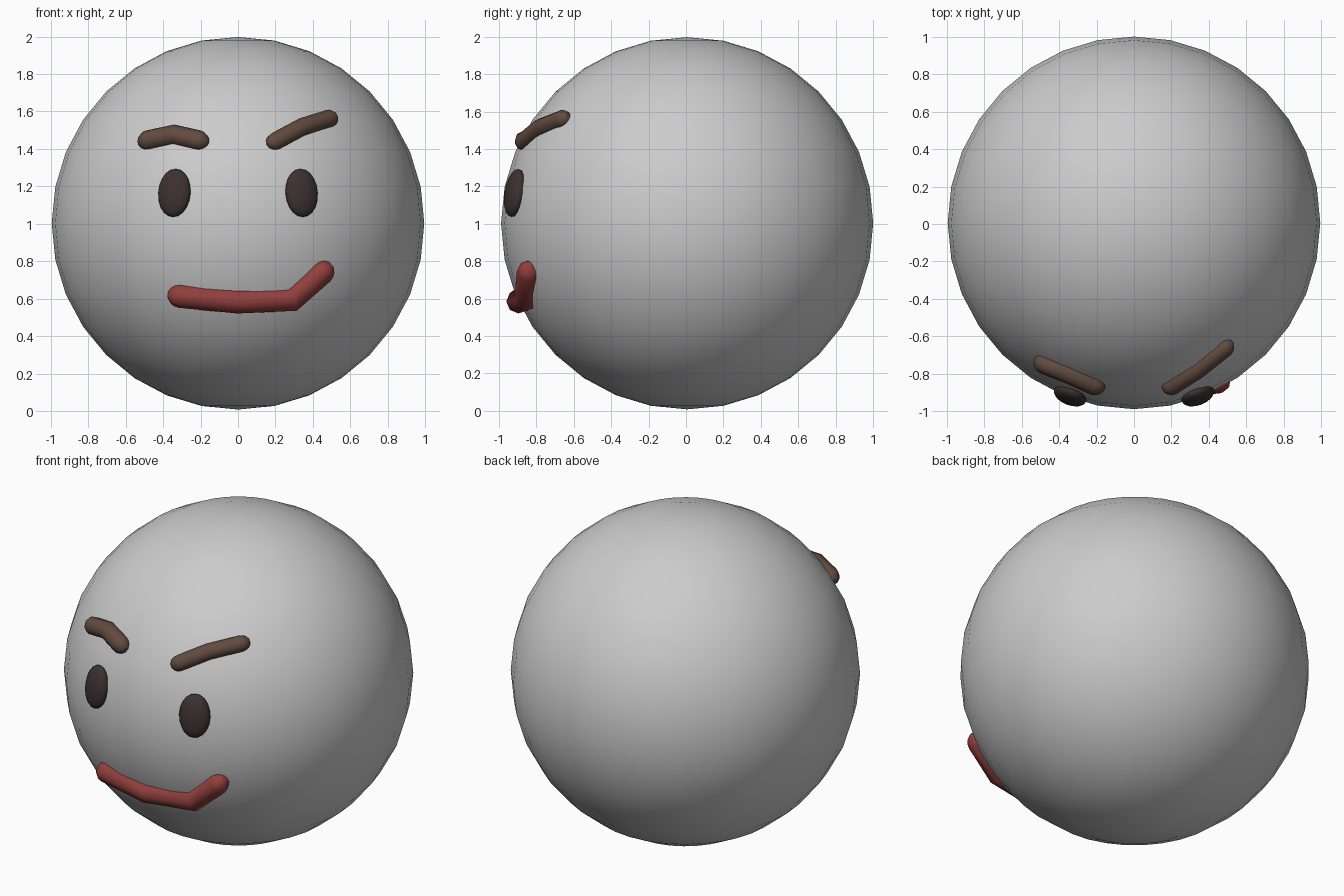
import bpy
import math
from mathutils import Vector

if "Cube" in bpy.data.objects:
    bpy.data.objects.remove(bpy.data.objects["Cube"])

R = 0.995
C = Vector((0, 0.006, 1.003))


def material(name, rgb):
    m = bpy.data.materials.new(name)
    m.diffuse_color = (*rgb, 1)
    m.use_nodes = True
    m.node_tree.nodes["Principled BSDF"].inputs["Base Color"].default_value = m.diffuse_color
    return m


EYE = material("dark_eye", (0.045, 0.03, 0.03))
BROW = material("brown", (0.12, 0.07, 0.05))
LIP = material("red", (0.28, 0.05, 0.045))


def on_head(x, z):
    """Point on the front of the head at the given x and z."""
    dz = z - C.z
    return Vector((x, C.y - math.sqrt(R * R - x * x - dz * dz), z))


def strip(name, pts, r, mat):
    """Round-ended tube lying on the head surface."""
    p = [on_head(*q) for q in pts]
    d0 = (p[0] - p[1]).normalized() * r
    d1 = (p[-1] - p[-2]).normalized() * r
    caps = [(1.0, 0.3), (0.75, 0.68), (0.4, 0.92)]
    path = [(p[0] + d0 * a, s) for a, s in caps]
    path += [(q, 1.0) for q in p]
    path += [(p[-1] + d1 * a, s) for a, s in reversed(caps)]
    cu = bpy.data.curves.new(name, "CURVE")
    cu.dimensions = "3D"
    cu.bevel_depth = r
    cu.bevel_resolution = 2
    cu.use_fill_caps = True
    sp = cu.splines.new("POLY")
    sp.points.add(len(path) - 1)
    for pt, (co, s) in zip(sp.points, path):
        pt.co = (*co, 1)
        pt.radius = s
    ob = bpy.data.objects.new(name, cu)
    bpy.context.collection.objects.link(ob)
    bpy.ops.object.select_all(action="DESELECT")
    ob.select_set(True)
    bpy.context.view_layer.objects.active = ob
    bpy.ops.object.convert(target="MESH")
    ob = bpy.context.object
    ob.data.materials.clear()
    ob.data.materials.append(mat)
    bpy.ops.object.shade_smooth_by_angle(angle=math.radians(60))


# Head
bpy.ops.mesh.primitive_uv_sphere_add(segments=32, ring_count=16, radius=R, location=C)
bpy.context.object.name = "head"
bpy.ops.object.shade_smooth()

# Eyes: flattened ovals facing along the head surface normal
for side, x in (("left", -0.34), ("right", 0.34)):
    p = on_head(x, 1.165)
    bpy.ops.mesh.primitive_uv_sphere_add(segments=16, ring_count=10, radius=1, location=p)
    eye = bpy.context.object
    eye.name = side + "_eye"
    eye.scale = (0.092, 0.05, 0.13)
    n = (p - C).normalized()
    eye.rotation_euler = (-math.asin(n.z), 0, math.atan2(n.x, -n.y))
    eye.data.materials.append(EYE)
    bpy.ops.object.shade_smooth()

# Eyebrows, one level and one raised
strip("left_brow", [(-0.48, 1.445), (-0.34, 1.475), (-0.21, 1.445)], 0.055, BROW)
strip("right_brow", [(0.20, 1.44), (0.34, 1.515), (0.485, 1.56)], 0.05, BROW)

# Crooked smile
strip("mouth", [(-0.31, 0.615), (0.0, 0.585), (0.29, 0.595), (0.45, 0.74)], 0.064, LIP)
